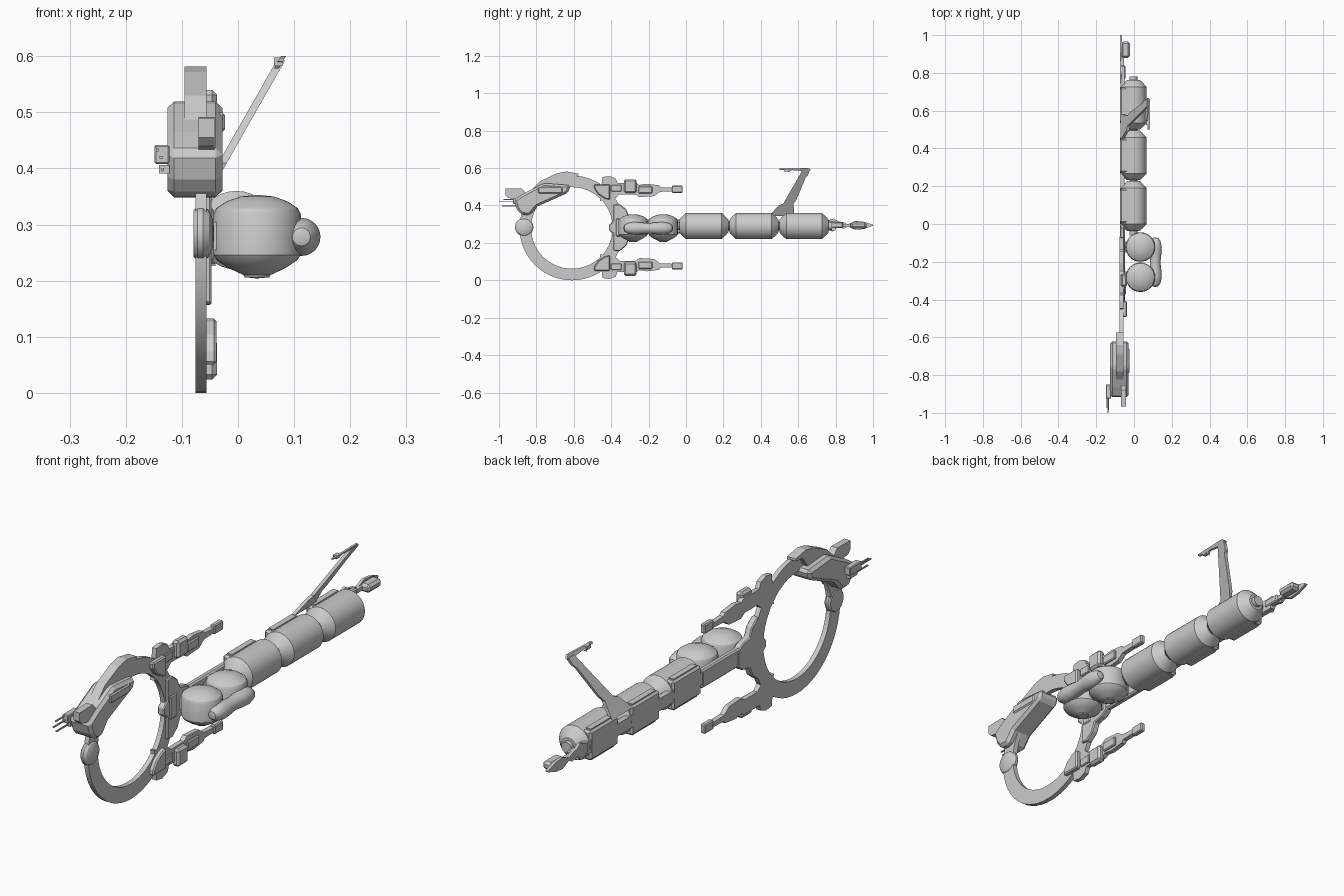
import bpy, bmesh, math
from mathutils import Vector

ZC = 0.282  # height of the mirror plane through ring and spine


def finish(name, bm):
    bmesh.ops.remove_doubles(bm, verts=bm.verts, dist=1e-5)
    bmesh.ops.recalc_face_normals(bm, faces=bm.faces)
    me = bpy.data.meshes.new(name)
    bm.to_mesh(me)
    bm.free()
    ob = bpy.data.objects.new(name, me)
    bpy.context.collection.objects.link(ob)
    return ob


def plate(name, pts, x0, x1, bevel=0.0, lean=0.0, z_lean=0.0, flip=False):
    """Side outline of (y, z) points extruded from x0 to x1."""
    bm = bmesh.new()
    if flip:
        pts = [(y, 2 * ZC - z) for y, z in pts]
    f = bm.faces.new([bm.verts.new((x0 + lean * (z - z_lean), y, z)) for y, z in pts])
    r = bmesh.ops.extrude_face_region(bm, geom=[f])
    moved = [v for v in r["geom"] if isinstance(v, bmesh.types.BMVert)]
    bmesh.ops.translate(bm, verts=moved, vec=(x1 - x0, 0, 0))
    ob = finish(name, bm)
    if bevel:
        m = ob.modifiers.new("bevel", "BEVEL")
        m.width, m.segments, m.limit_method = bevel, 1, "ANGLE"
    return ob


def box(name, x, y, z, bevel=0.0, flip=False):
    pts = [(y[0], z[0]), (y[1], z[0]), (y[1], z[1]), (y[0], z[1])]
    return plate(name, pts, x[0], x[1], bevel, flip=flip)


def lathe(name, prof, axis, centre, n=32, closed=False):
    """Turn (radius, height) points about an axis."""
    bm = bmesh.new()
    rings = []
    for i in range(n):
        a = 2 * math.pi * i / n
        c, s = math.cos(a), math.sin(a)
        ring = []
        for r, h in prof:
            p = {"x": (h, r * c, r * s), "y": (r * c, h, r * s), "z": (r * c, r * s, h)}[axis]
            ring.append(bm.verts.new(Vector(p) + Vector(centre)))
        rings.append(ring)
    k = len(prof)
    for i in range(n):
        a, b = rings[i], rings[(i + 1) % n]
        for j in range(k if closed else k - 1):
            q = (j + 1) % k
            bm.faces.new((a[j], a[q], b[q], b[j]))
    ob = finish(name, bm)
    bpy.ops.object.select_all(action="DESELECT")
    ob.select_set(True)
    bpy.context.view_layer.objects.active = ob
    bpy.ops.object.shade_smooth_by_angle(angle=math.radians(25))
    return ob


def mirrored(half):
    return half + [(y, 2 * ZC - z) for y, z in reversed(half)]


# Main ring and its side knob
lathe("main_ring", [(0.218, -0.076), (0.28, -0.076), (0.28, -0.056), (0.218, -0.056)],
      "x", (0, -0.61, 0.28), 56, True)
lathe("ring_knob", [(0, -0.079), (0.042, -0.079), (0.049, -0.072), (0.049, -0.062),
                    (0.042, -0.052), (0.026, -0.045), (0, -0.043)], "x", (0, -0.865, 0.284))

# Cargo tanks with their left-hand mounting boxes
for i in range(3):
    y = 0.0 + 0.268 * i
    lathe(f"tank_{i + 1}", [(0, -0.036), (0.033, -0.036), (0.046, -0.026), (0.07, 0.0), (0.07, 0.19),
                            (0.046, 0.216), (0.033, 0.227), (0, 0.227)], "y", (-0.003, y, 0.29))
    box(f"tank_mount_{i + 1}", (-0.073, -0.032), (y + 0.004, y + 0.186), (0.23, 0.35), 0.008)
    box(f"tank_panel_{i + 1}", (-0.064, -0.04), (y + 0.02, y + 0.17), (0.226, 0.354))
lathe("tank_link", [(0, -0.06), (0.022, -0.06), (0.022, 0.78), (0, 0.78)], "y", (-0.003, 0, 0.29), 16)
box("spine_rail", (-0.072, -0.05), (-0.02, 0.80), (0.265, 0.315))

# Spine bracket and claw holding the ring
box("spine_bracket", (-0.074, -0.048), (-0.27, 0.0), (0.25, 0.325), 0.006)
plate("ring_claw", mirrored([(-0.412, 0.297), (-0.388, 0.315), (-0.388, 0.405), (-0.355, 0.408),
                             (-0.32, 0.38), (-0.305, 0.345), (-0.26, 0.335), (-0.23, 0.315)]),
      -0.076, -0.047, 0.004)
box("claw_hub", (-0.056, -0.043), (-0.375, -0.33), (0.235, 0.33), 0.004)

# Pair of domed pods and the capsule joining them
for i, y in enumerate((-0.122, -0.282)):
    lathe(f"pod_{i + 1}", [(0, 0.204), (0.022, 0.206), (0.024, 0.21), (0.05, 0.222), (0.071, 0.236),
                           (0.078, 0.246), (0.078, 0.318), (0.073, 0.329), (0.055, 0.341),
                           (0.03, 0.35), (0, 0.353)], "z", (0.034, y, 0))
    box(f"pod_stem_{i + 1}", (-0.06, 0.0), (y - 0.03, y + 0.03), (0.255, 0.305))
ends = [(0, -0.132), (0.016, -0.127), (0.027, -0.112), (0.034, -0.08), (0.032, -0.045), (0.027, 0)]
lathe("pod_capsule", ends + [(r, -h) for r, h in reversed(ends[:-1])], "y", (0.113, -0.202, 0.278), 24)

# Two mirrored fork arms
arm = [(-0.46, 0.425), (-0.447, 0.552), (-0.41, 0.557), (-0.377, 0.545), (-0.366, 0.52), (-0.265, 0.52),
       (-0.25, 0.51), (-0.21, 0.516), (-0.145, 0.508), (-0.135, 0.497), (-0.065, 0.495), (-0.065, 0.476),
       (-0.14, 0.473), (-0.17, 0.45), (-0.25, 0.445), (-0.27, 0.46), (-0.355, 0.46), (-0.377, 0.44)]
cover = [(-0.492, 0.513), (-0.407, 0.513), (-0.407, 0.43), (-0.435, 0.437), (-0.47, 0.46), (-0.49, 0.49)]
for name, flip in (("upper", False), ("lower", True)):
    plate(f"{name}_arm", arm, -0.076, -0.056, flip=flip)
    plate(f"{name}_arm_clamp", cover, -0.076, -0.038, 0.005, flip=flip)
    box(f"{name}_arm_box", (-0.07, -0.037), (-0.332, -0.264), (0.467, 0.54), 0.009, flip)
    box(f"{name}_arm_step", (-0.06, -0.048), (-0.255, -0.18), (0.465, 0.503), 0.004, flip)
    box(f"{name}_arm_inset", (-0.06, -0.05), (-0.40, -0.345), (0.475, 0.51), 0.003, flip)
    box(f"{name}_arm_tip", (-0.074, -0.052), (-0.075, -0.018), (0.468, 0.506), 0.004, flip)

# Command module over the ring
plate("command_module", [(-0.92, 0.43), (-0.905, 0.38), (-0.88, 0.35), (-0.835, 0.348), (-0.795, 0.395),
                         (-0.63, 0.468), (-0.618, 0.508), (-0.76, 0.52), (-0.865, 0.465)],
      -0.126, -0.028, 0.012)
plate("module_roof", [(-0.90, 0.43), (-0.84, 0.47), (-0.78, 0.53), (-0.69, 0.572), (-0.64, 0.582),
                      (-0.575, 0.57), (-0.575, 0.56), (-0.62, 0.555), (-0.66, 0.50), (-0.80, 0.46)],
      -0.095, -0.056)
plate("module_brow", [(-0.965, 0.49), (-0.88, 0.492), (-0.85, 0.46), (-0.88, 0.43), (-0.92, 0.435),
                      (-0.95, 0.44), (-0.965, 0.455)], -0.07, -0.042)
box("module_side_panel", (-0.04, -0.023), (-0.79, -0.66), (0.465, 0.5), 0.005)

# Sensor boxes and aerials
box("sensor_box", (-0.149, -0.122), (-0.925, -0.85), (0.408, 0.442), 0.003)
box("sensor_box_small", (-0.141, -0.122), (-0.91, -0.86), (0.391, 0.406))
for i, (x, z, y0) in enumerate(((-0.144, 0.433, -0.975), (-0.137, 0.42, -1.0), (-0.134, 0.398, -0.985))):
    box(f"aerial_{i + 1}", (x - 0.0025, x + 0.0025), (y0, -0.90), (z - 0.0025, z + 0.0025))

# Leaning mast with its forward boom
plate("mast", [(0.445, 0.345), (0.495, 0.40), (0.52, 0.41), (0.615, 0.575), (0.622, 0.592), (0.662, 0.592),
               (0.652, 0.56), (0.64, 0.55), (0.59, 0.43), (0.575, 0.41), (0.58, 0.345)],
      -0.072, -0.057, lean=0.57, z_lean=0.345)
plate("mast_boom", [(0.50, 0.591), (0.54, 0.589), (0.55, 0.578), (0.565, 0.589), (0.655, 0.582), (0.668, 0.59),
                    (0.655, 0.6), (0.56, 0.598), (0.50, 0.597)],
      -0.069, -0.06, lean=0.57, z_lean=0.345)
box("boom_grip", (0.064, 0.079), (0.525, 0.548), (0.583, 0.598))

# Tail arm with gripper pod
plate("tail_arm", [(0.745, 0.275), (0.745, 0.315), (0.79, 0.33), (0.815, 0.315), (0.845, 0.31), (0.865, 0.299),
                   (0.905, 0.317), (0.95, 0.313), (1.0, 0.297), (1.0, 0.292), (0.95, 0.274), (0.905, 0.27),
                   (0.865, 0.288), (0.845, 0.277), (0.805, 0.283), (0.785, 0.26)], -0.075, -0.063)
box("tail_joint", (-0.07, -0.046), (0.765, 0.84), (0.28, 0.312), 0.005)
box("tail_link", (-0.07, -0.052), (0.83, 0.9), (0.286, 0.302))
box("tail_pod", (-0.068, -0.022), (0.88, 0.965), (0.277, 0.311), 0.01)
